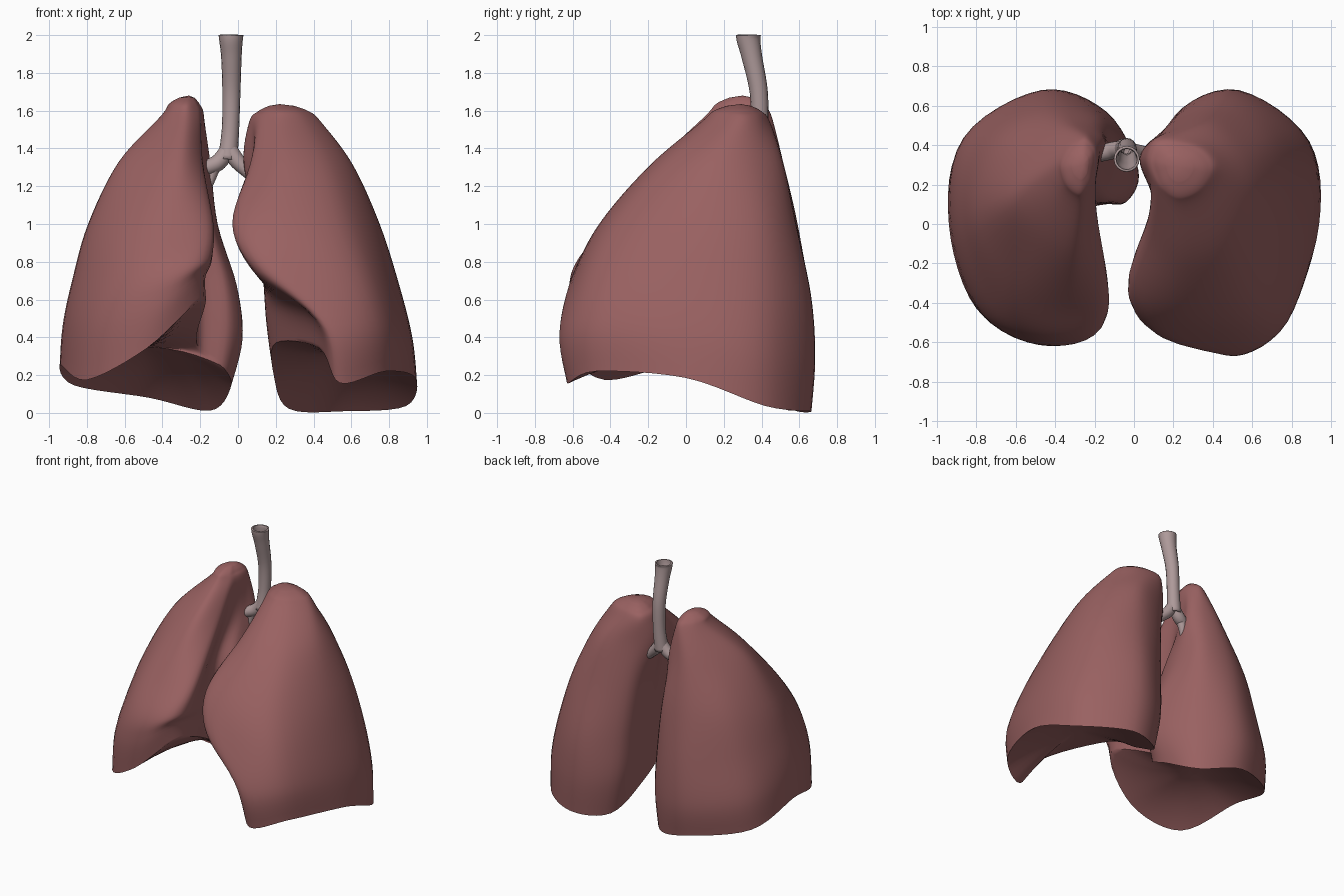
import bpy, bmesh, math
from mathutils import Vector

cube = bpy.data.objects.get("Cube")
if cube:
    bpy.data.objects.remove(cube)


def material(name, colour):
    mat = bpy.data.materials.new(name)
    mat.use_nodes = True
    mat.diffuse_color = colour
    mat.node_tree.nodes["Principled BSDF"].inputs["Base Color"].default_value = colour
    return mat


def spline(points, steps, closed=False):
    """Smooth curve through all the points."""
    count = len(points)
    pick = (lambda i: points[i % count]) if closed else (lambda i: points[max(0, min(count - 1, i))])
    result = []
    for i in range(count if closed else count - 1):
        a, b, c, d = (pick(i + k) for k in (-1, 0, 1, 2))
        for s in range(steps):
            t = s / steps
            result.append(b + (c - a) * (t / 2)
                          + (a * 2 - b * 5 + c * 4 - d) * (t * t / 2)
                          + (b * 3 - a - c * 3 + d) * (t ** 3 / 2))
    if not closed:
        result.append(points[-1].copy())
    return result


def skin(bm, rings):
    """Join a stack of closed rings with quads."""
    for low, high in zip(rings, rings[1:]):
        n = len(low)
        for i in range(n):
            j = (i + 1) % n
            bm.faces.new((low[i], low[j], high[j], high[i]))


def finish(name, bm, mat, angle):
    bmesh.ops.recalc_face_normals(bm, faces=bm.faces)
    mesh = bpy.data.meshes.new(name)
    bm.to_mesh(mesh)
    bm.free()
    mesh.materials.append(mat)
    obj = bpy.data.objects.new(name, mesh)
    bpy.context.collection.objects.link(obj)
    bpy.ops.object.select_all(action="DESELECT")
    obj.select_set(True)
    bpy.context.view_layer.objects.active = obj
    bpy.ops.object.shade_smooth_by_angle(angle=math.radians(angle))
    return obj


def lung(name, apex, sections, lifts, dome, mat):
    """Loft tilted sections from the apex to the rim, then hollow the base."""
    apex, dome = Vector(apex), Vector(dome)
    weights = (0, 0, 0, 0.2, 0.6, 1)
    rows = []
    for (z_front, z_back, outline), weight in zip(sections, weights):
        row = []
        for (x, y), lift in zip(outline, lifts):
            tilt = (y + 0.65) / 1.3
            row.append(Vector((x, y, z_front + (z_back - z_front) * tilt + lift * weight)))
        rows.append(row)
    # Rounded crown just below the apex
    shoulder = rows[0]
    for spread, drop in ((0.7, 0.4), (0.35, 0.1)):
        row = []
        for p in shoulder:
            q = apex.lerp(p, spread)
            q.z = apex.z + (p.z - apex.z) * drop
            row.append(q)
        rows.insert(0, row)

    columns = [spline(list(column), 6) for column in zip(*rows)]
    bm = bmesh.new()
    rings = [[bm.verts.new(p) for p in spline(list(ring), 6, True)] for ring in zip(*columns)]
    top = bm.verts.new(apex)
    first = rings[0]
    for i, v in enumerate(first):
        bm.faces.new((top, v, first[(i + 1) % len(first)]))
    # Concave underside
    rim = rings[-1]
    for k in (0.95, 0.84, 0.68, 0.5, 0.3, 0.14):
        ring = []
        for v in rim:
            p = dome.lerp(v.co, k)
            p.z = v.co.z + (dome.z - v.co.z) * (1 - k * k)
            ring.append(bm.verts.new(p))
        rings.append(ring)
    skin(bm, rings)
    bm.faces.new(rings[-1])
    return finish(name, bm, mat, 50)


def tube(name, path, radii, mat):
    """Open pipe of changing radius along a smooth path."""
    centres = spline([Vector(p) for p in path], 5)
    sizes = spline([Vector((r, 0, 0)) for r in radii], 5)
    bm = bmesh.new()
    rings = []
    for i, (centre, size) in enumerate(zip(centres, sizes)):
        along = (centres[min(i + 1, len(centres) - 1)] - centres[max(i - 1, 0)]).normalized()
        side = along.cross(Vector((0, 1, 0))).normalized()
        front = along.cross(side)
        ring = []
        for k in range(16):
            a = math.tau * k / 16
            ring.append(bm.verts.new(centre + (side * math.cos(a) + front * math.sin(a)) * size.x))
        rings.append(ring)
    skin(bm, rings)
    obj = finish(name, bm, mat, 60)
    wall = obj.modifiers.new("wall", "SOLIDIFY")
    wall.thickness = 0.012
    return obj


flesh = material("lung red", (0.32, 0.12, 0.12, 1))
gristle = material("airway grey pink", (0.42, 0.32, 0.32, 1))

# Outlines run: front, front outer, outer, back outer, back, back inner, hilum, middle inner, front inner
lung("left_lung", (.22, .29, 1.635), [
    (1.54, 1.54, [(.23, .08), (.36, .13), (.44, .27), (.38, .38), (.24, .44), (.11, .43), (.06, .34),
                  (.08, .24), (.13, .14)]),
    (1.3, 1.33, [(.24, -.19), (.47, -.12), (.6, .12), (.56, .35), (.38, .51), (.14, .46), (.03, .33),
                 (.09, .14), (.07, -.06)]),
    (1, 1, [(.22, -.46), (.57, -.36), (.74, .03), (.7, .4), (.45, .58), (.17, .5), (.1, .3),
            (.11, .08), (-.03, -.34)]),
    (.72, .62, [(.34, -.6), (.68, -.47), (.84, -.02), (.81, .42), (.5, .66), (.2, .54), (.14, .28),
                (.13, 0), (.09, -.51)]),
    (.42, .3, [(.51, -.67), (.77, -.5), (.91, -.03), (.88, .42), (.53, .68), (.22, .56), (.16, .25),
               (.17, -.05), (.36, -.53)]),
    (.16, .01, [(.54, -.63), (.78, -.48), (.94, 0), (.89, .42), (.56, .66), (.27, .55), (.19, .25),
                (.2, -.05), (.43, -.5)]),
], (0, .08, .1, 0, 0, 0, .14, .28, .2), (.54, .02, .31), flesh)

# Same order, with a back corner after the back and two points round the inner bulge
lung("right_lung", (-.26, .3, 1.68), [
    (1.57, 1.57, [(-.28, .1), (-.37, .16), (-.41, .28), (-.37, .38), (-.3, .44), (-.24, .45), (-.19, .4),
                  (-.18, .33), (-.19, .25), (-.21, .17)]),
    (1.33, 1.33, [(-.3, -.15), (-.48, -.07), (-.63, .12), (-.55, .35), (-.39, .5), (-.24, .5), (-.15, .43),
                  (-.17, .32), (-.21, .18), (-.19, 0)]),
    (1, 1, [(-.32, -.42), (-.59, -.32), (-.79, .03), (-.7, .4), (-.45, .58), (-.19, .55), (-.11, .38),
            (-.14, .16), (-.25, .06), (-.13, -.33)]),
    (.75, .62, [(-.37, -.59), (-.67, -.45), (-.87, -.02), (-.8, .42), (-.46, .65), (-.16, .57), (-.01, .3),
                (-.06, .12), (-.22, .05), (-.14, -.47)]),
    (.5, .3, [(-.42, -.62), (-.75, -.47), (-.92, -.02), (-.86, .44), (-.47, .68), (-.14, .57), (.02, .28),
              (-.04, .11), (-.22, .05), (-.18, -.48)]),
    (.2, .05, [(-.48, -.6), (-.8, -.43), (-.94, 0), (-.87, .42), (-.47, .65), (-.15, .55), (-.04, .3),
               (-.07, .12), (-.22, .05), (-.18, -.47)]),
], (.15, 0, .13, .07, .03, -.05, .04, .12, .25, .43), (-.5, .05, .35), flesh)

# Windpipe and its two branches
tube("windpipe", [(-.037, .33, 2), (-.037, .332, 1.97), (-.035, .35, 1.88), (-.035, .385, 1.7), (-.04, .39, 1.5),
                  (-.055, .38, 1.34)], (.066, .062, .054, .048, .046, .052), gristle)
tube("right_bronchus", [(-.05, .38, 1.4), (-.1, .375, 1.33), (-.16, .36, 1.3), (-.24, .34, 1.28)],
     (.04, .044, .042, .036), gristle)
tube("left_bronchus", [(-.05, .38, 1.41), (-.01, .37, 1.34), (.05, .36, 1.28), (.12, .35, 1.22)],
     (.04, .042, .036, .032), gristle)
tube("lower_right_branch", [(-.12, .37, 1.32), (-.14, .37, 1.26), (-.16, .36, 1.2)],
     (.034, .03, .024), gristle)
